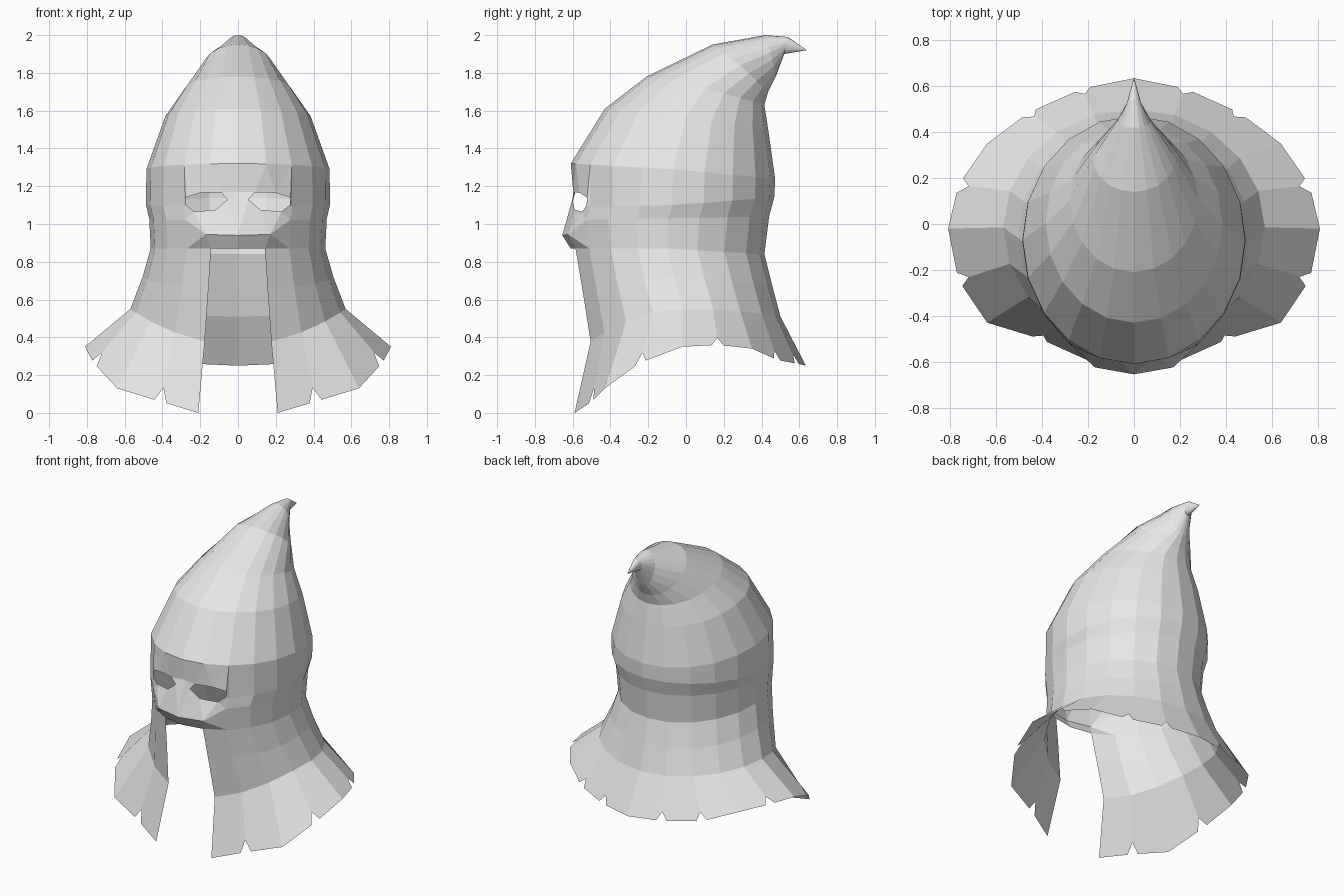
import bpy
import bmesh
from math import sin, cos, pi
from mathutils import Vector

cube = bpy.data.objects.get("Cube")
if cube:
    bpy.data.objects.remove(cube)

cloth = bpy.data.materials.new("light_grey_cloth")
cloth.use_nodes = True
COLOR = (0.8, 0.8, 0.8, 1)
cloth.diffuse_color = COLOR
cloth.node_tree.nodes["Principled BSDF"].inputs["Base Color"].default_value = COLOR

COLS = 10  # columns from front to back on one half


def ring(width, front_y, back_y, front_z, side_z, back_z, power=1):
    """Half a tilted oval, from front to back."""
    mid, depth = (front_y + back_y) / 2, (back_y - front_y) / 2
    points = []
    for i in range(COLS + 1):
        c = cos(pi * i / COLS)
        end_z = front_z if c > 0 else back_z
        z = side_z + (end_z - side_z) * abs(c) ** power
        x = width * sin(pi * i / COLS) if 0 < i < COLS else 0
        points.append(Vector((x, mid - depth * c, z)))
    return points


def build(name, faces):
    """Make a flat shaded half surface and mirror it over x."""
    bm = bmesh.new()
    for face in faces:
        bm.faces.new([bm.verts.new(p) for p in face])
    bmesh.ops.remove_doubles(bm, verts=bm.verts, dist=0.0005)
    bmesh.ops.recalc_face_normals(bm, faces=bm.faces)
    outward = sum(f.normal.dot(f.calc_center_median() * Vector((1, 1, 0)))
                  * f.calc_area() for f in bm.faces)
    if outward < 0:
        bmesh.ops.reverse_faces(bm, faces=bm.faces)
    mesh = bpy.data.meshes.new(name)
    bm.to_mesh(mesh)
    bm.free()
    mesh.materials.append(cloth)
    obj = bpy.data.objects.new(name, mesh)
    bpy.context.collection.objects.link(obj)
    mirror = obj.modifiers.new("mirror", "MIRROR")
    mirror.use_clip = True
    return obj


def strips(rings, first=0):
    return [(a[i], a[i + 1], b[i + 1], b[i])
            for a, b in zip(rings, rings[1:]) for i in range(first, COLS)]


# Cross-sections from the shoulder seam up to the hooked point
rim = ring(0.57, -0.53, 0.5, 0.36, 0.55, 0.51, 2)
neck = ring(0.505, -0.575, 0.455, 0.66, 0.72, 0.68)
jaw = ring(0.462, -0.61, 0.415, 0.87, 0.87, 0.84)
cheek = ring(0.47, -0.63, 0.44, 1.02, 1.03, 1.04)
temple = ring(0.487, -0.61, 0.467, 1.09, 1.1, 1.14)
brow = ring(0.485, -0.61, 0.472, 1.32, 1.29, 1.24)
crown = [
    brow,
    ring(0.385, -0.43, 0.435, 1.61, 1.57, 1.5),
    ring(0.28, -0.21, 0.415, 1.78, 1.72, 1.63),
    ring(0.18, 0.14, 0.435, 1.95, 1.84, 1.7),
    ring(0.075, 0.42, 0.475, 2.0, 1.91, 1.78),
    ring(0.03, 0.54, 0.52, 1.99, 1.95, 1.9),
]
tip = Vector((0, 0.64, 1.92))
point = [(crown[-1][i], crown[-1][i + 1], tip) for i in range(COLS)]
build("pointed_crown", strips(crown) + point)

# Sides and back of the head, leaving the mask and front opening free
build("hood_sides", strips([jaw, cheek, temple, brow], 2))
build("neck_cloth", strips([rim, neck, jaw], 1))


# Mask with almond eye holes and a ridge above the mouth
def on_face(x, z):
    return Vector((x, -0.605 + 1.05 * x * x, z))


eye = [on_face(x, z) for x, z in (
    (0.055, 1.13), (0.09, 1.168), (0.2, 1.165), (0.278, 1.14),
    (0.274, 1.1), (0.23, 1.065), (0.12, 1.075))]
bridge = Vector((0, -0.585, 1.17))
nose = Vector((0, -0.655, 0.94))
lip = Vector((0.17, -0.625, 0.945))
edge = [temple[2], cheek[2], jaw[2]]
build("face_mask", [
    (brow[0], brow[1], eye[1], bridge),
    (bridge, eye[1], eye[0]),
    (brow[1], eye[2], eye[1]),
    (brow[1], brow[2], eye[2]),
    (brow[2], eye[3], eye[2]),
    (brow[2], edge[0], eye[3]),
    (edge[0], eye[4], eye[3]),
    (edge[0], edge[1], eye[5], eye[4]),
    (edge[1], lip, eye[5]),
    (eye[5], lip, eye[6]),
    (eye[6], lip, nose, eye[0]),
    (bridge, eye[0], nose),
    (edge[1], edge[2], lip),
    (lip, edge[2], jaw[1]),
    (nose, lip, jaw[1], jaw[0]),
])

# Flared shoulder cape with small torn notches in the hem
hem = [Vector(p) for p in (
    (0.21, -0.59, 0), (0.41, -0.5, 0.06), (0.64, -0.43, 0.13),
    (0.765, -0.245, 0.265), (0.81, -0.02, 0.35), (0.765, 0.17, 0.36),
    (0.64, 0.35, 0.34), (0.46, 0.485, 0.28), (0.225, 0.59, 0.26),
    (0, 0.635, 0.25))]
NOTCHED = {1, 3, 5, 7, 8}


def corner(i, toward):
    """Seam point, then hem point or notch side, for one cape panel."""
    top = rim[i + 1]
    if i not in NOTCHED:
        return [top, hem[i]]
    step = (hem[toward] - hem[i]).normalized() * 0.035
    return [top, hem[i].lerp(top, 0.2), hem[i] + step]


build("shoulder_cape", [corner(i, i + 1) + corner(i + 1, i)[::-1]
                        for i in range(len(hem) - 1)])
